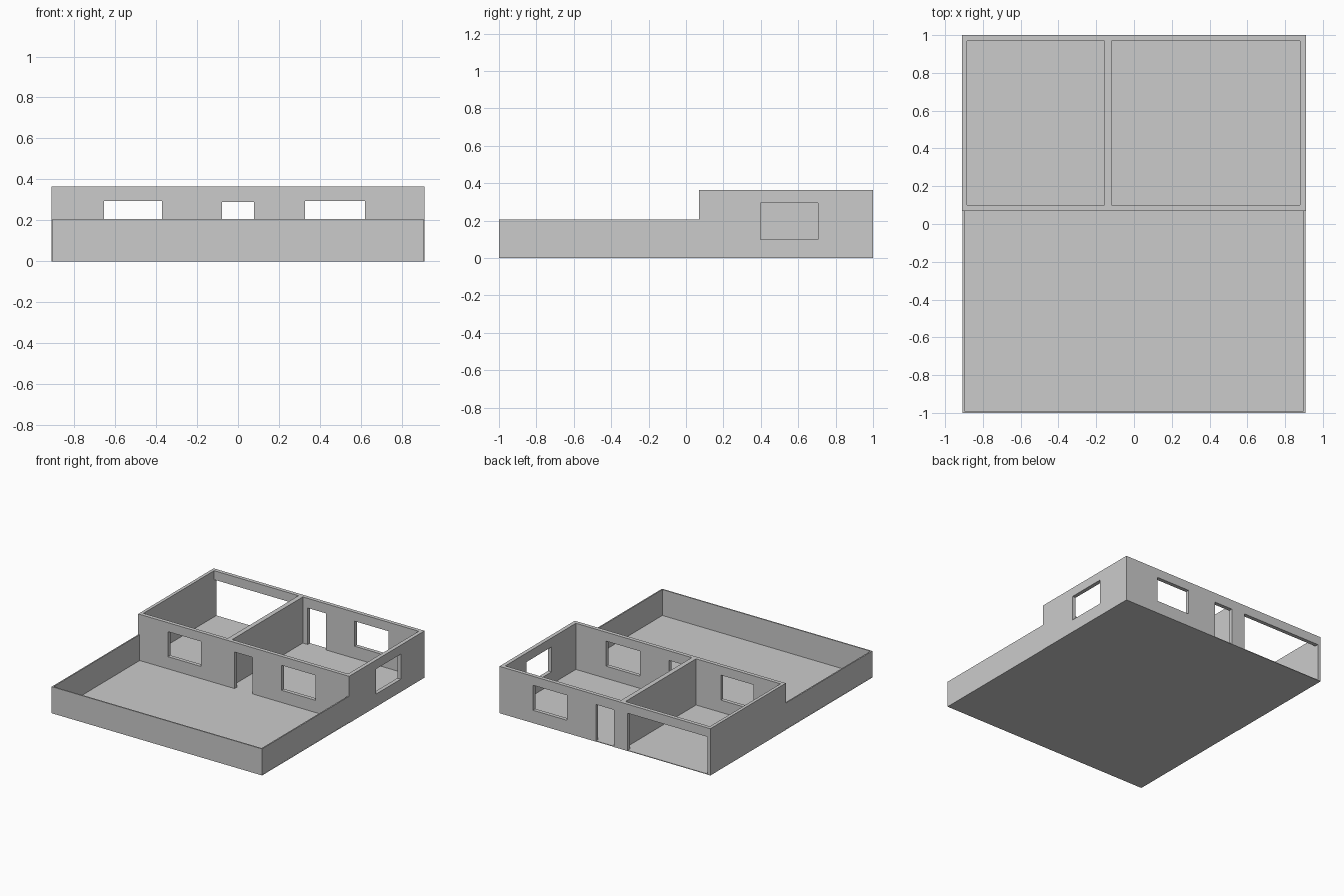
import bpy, bmesh

if "Cube" in bpy.data.objects:
    bpy.data.objects.remove(bpy.data.objects["Cube"])


def prism(name, points, z0, z1):
    """Extrude a flat outline from z0 to z1."""
    bm = bmesh.new()
    face = bm.faces.new([bm.verts.new((x, y, z0)) for x, y in points])
    ext = bmesh.ops.extrude_face_region(bm, geom=[face], use_keep_orig=True)
    for v in ext["geom"]:
        if isinstance(v, bmesh.types.BMVert):
            v.co.z = z1
    bmesh.ops.recalc_face_normals(bm, faces=bm.faces[:])
    mesh = bpy.data.meshes.new(name)
    bm.to_mesh(mesh)
    bm.free()
    obj = bpy.data.objects.new(name, mesh)
    bpy.context.collection.objects.link(obj)
    return obj


def box(name, x0, x1, y0, y1, z0, z1):
    return prism(name, [(x0, y0), (x1, y0), (x1, y1), (x0, y1)], z0, z1)


def cut(target, *dims):
    """Subtract a box from the target and discard the cutter."""
    cutter = box("cutter", *dims)
    cutter.hide_render = True
    mod = target.modifiers.new("cut", 'BOOLEAN')
    mod.operation = 'DIFFERENCE'
    mod.solver = 'EXACT'
    mod.object = cutter
    bpy.context.view_layer.objects.active = target
    bpy.ops.object.modifier_apply(modifier=mod.name)
    bpy.data.objects.remove(cutter)


W = 0.91                       # half width
FRONT, BACK = 0.07, 1.0        # house front and back
HEAD, SILL = 0.295, 0.10       # opening heights

# House walls: two rooms hollowed out of one block
walls = box("house_walls", -W, W, FRONT, BACK, 0, 0.365)
for x0, x1 in ((-0.885, -0.157), (-0.12, 0.88)):
    cut(walls, x0, x1, 0.10, 0.97, -0.1, 0.5)

# Front wall: two windows and a door
front = (FRONT - 0.05, 0.12)
back = (0.95, BACK + 0.05)
cut(walls, -0.654, -0.37, *front, SILL, HEAD)
cut(walls, 0.327, 0.62, *front, SILL, HEAD)
cut(walls, -0.078, 0.078, *front, -0.1, 0.29)

# Back wall: window, door and wide garage opening
cut(walls, 0.327, 0.62, *back, SILL, HEAD)
cut(walls, -0.078, 0.078, *back, -0.1, 0.29)
cut(walls, -0.885, -0.196, *back, -0.1, HEAD)

# Right side window
cut(walls, 0.85, 0.95, 0.398, 0.706, SILL, HEAD)

# Floor slab under house and yard
box("floor", -W + 0.002, W - 0.002, -0.998, 0.998, 0, 0.005)

# Low yard wall around the front
o, t = 0.907, 0.01
prism("yard_wall", [(-o, FRONT), (-o, -1), (o, -1), (o, FRONT), (o - t, FRONT),
                    (o - t, -1 + t), (-o + t, -1 + t), (-o + t, FRONT)], 0, 0.207)
